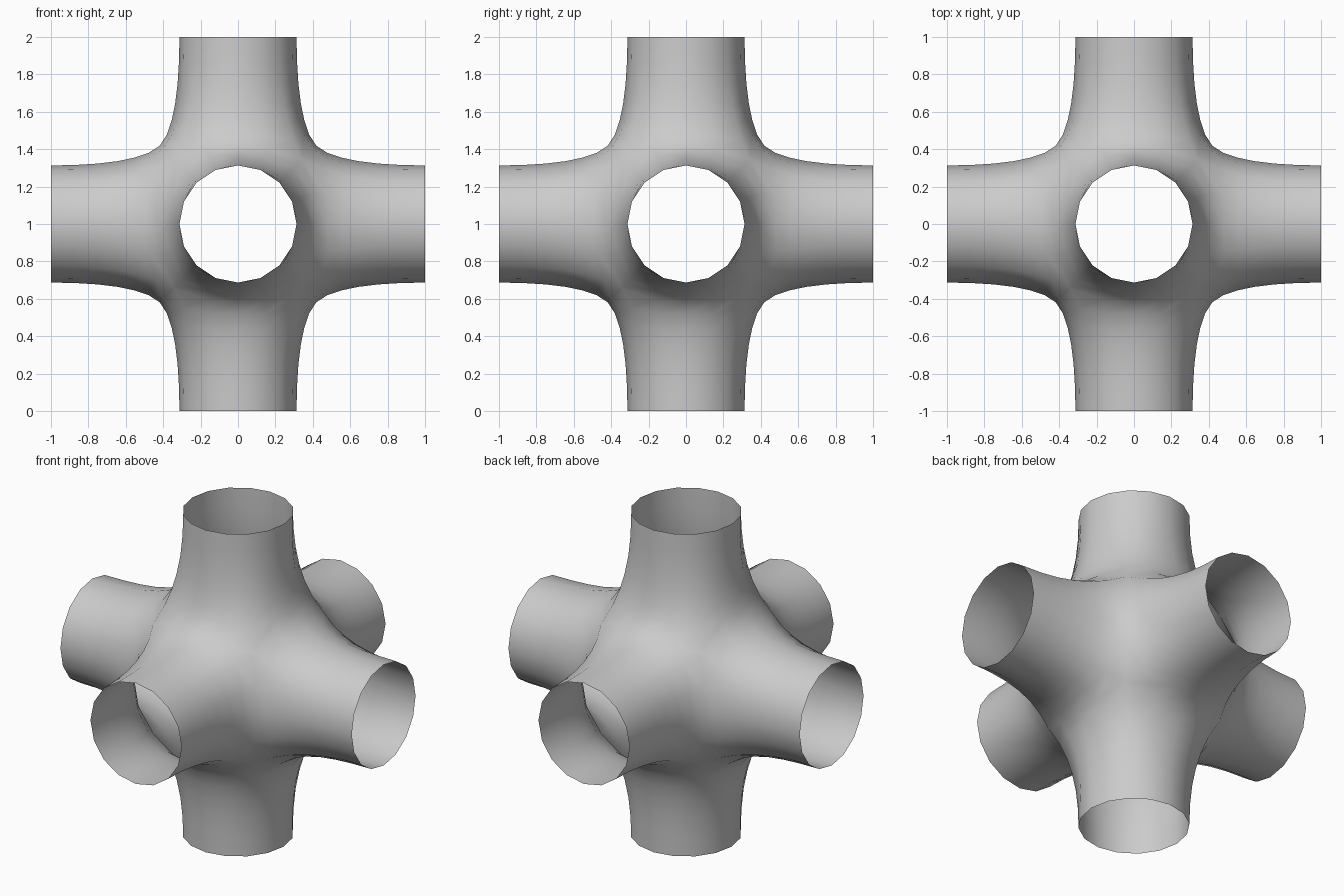
import bpy, bmesh, math
from mathutils import Vector

if "Cube" in bpy.data.objects:
    bpy.data.objects.remove(bpy.data.objects["Cube"])

SIDES = 16        # sides of each tube
RINGS = 6         # segments from core seam to open rim
TUBE_R = 0.313    # tube radius
CORE_R = 0.592    # distance of the blended seams from the centre


def bezier(p, t):
    u = 1 - t
    return (p[0] * u**3 + p[1] * 3 * u * u * t
            + p[2] * 3 * u * t * t + p[3] * t**3)


def arm_profile(theta):
    """Flared tube outline (distance along axis, radius) at one angle."""
    phi = abs((theta + math.pi / 4) % (math.pi / 2) - math.pi / 4)
    b = CORE_R / math.sqrt(2 + math.tan(phi)**2)
    h = 0.07 + 0.09 * phi / (math.pi / 4)
    p0 = Vector((b, b / math.cos(phi)))
    ctrl = (p0, p0 + Vector((h, -h * math.cos(phi))),
            Vector((0.70, TUBE_R)), Vector((1.0, TUBE_R)))
    return [bezier(ctrl, (k / RINGS)**0.9) for k in range(RINGS + 1)]


bm = bmesh.new()
# Six open arms, one along each axis direction
for axis in range(3):
    for sign in (1, -1):
        grid = []
        for i in range(SIDES):
            th = 2 * math.pi * i / SIDES
            col = []
            for d, r in arm_profile(th):
                co = [0, 0, 0]
                co[axis] = sign * d
                co[(axis + 1) % 3] = r * math.cos(th)
                co[(axis + 2) % 3] = r * math.sin(th)
                co[2] += 1
                col.append(bm.verts.new(co))
            grid.append(col)
        for i in range(SIDES):
            a, b = grid[i], grid[(i + 1) % SIDES]
            for k in range(RINGS):
                quad = (a[k], b[k], b[k + 1], a[k + 1])
                bm.faces.new(quad if sign > 0 else quad[::-1])

# Weld the arms along the core seams, with faces turned outward
bmesh.ops.remove_doubles(bm, verts=bm.verts[:], dist=0.0005)
bm.normal_update()
for f in bm.faces:
    c = f.calc_center_median() - Vector((0, 0, 1))
    ax = max(range(3), key=lambda n: abs(c[n]))
    c[ax] = 0
    if f.normal.dot(c) < 0:
        f.normal_flip()
for f in bm.faces:
    f.smooth = True

mesh = bpy.data.meshes.new("six_way_pipe_joint")
bm.to_mesh(mesh)
bm.free()
grey = bpy.data.materials.new("light_grey")
grey.diffuse_color = (0.6, 0.6, 0.6, 1)
grey.use_nodes = True
grey.node_tree.nodes["Principled BSDF"].inputs["Base Color"].default_value = grey.diffuse_color
mesh.materials.append(grey)
joint = bpy.data.objects.new("six_way_pipe_joint", mesh)
bpy.context.collection.objects.link(joint)
